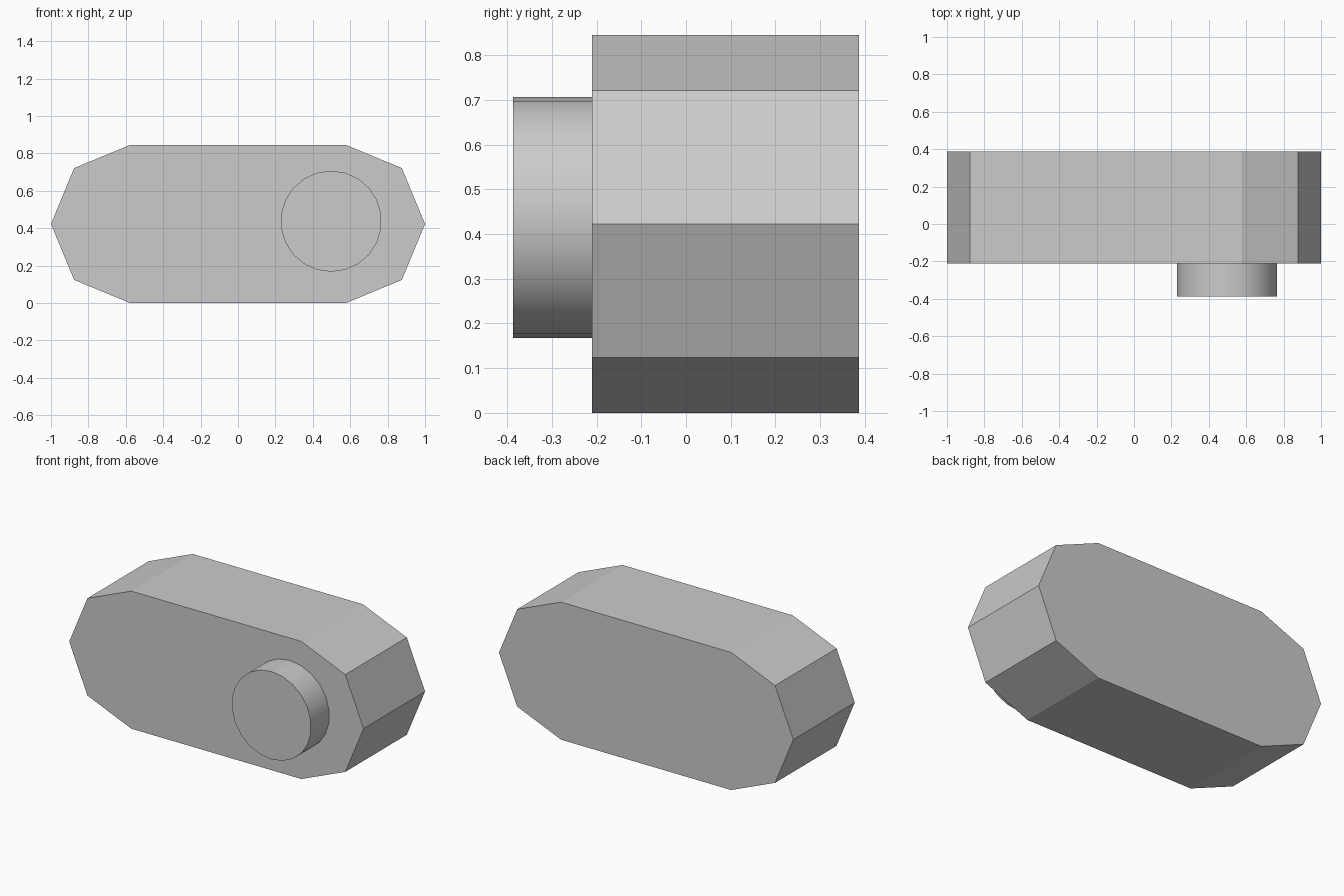
import bpy, bmesh
from math import sin, cos, pi

if "Cube" in bpy.data.objects:
    bpy.data.objects.remove(bpy.data.objects["Cube"])


def prism(name, profile, y0, y1):
    """Extrude an (x, z) outline along y into a closed solid."""
    bm = bmesh.new()
    face = bm.faces.new([bm.verts.new((x, y0, z)) for x, z in profile])
    ext = bmesh.ops.extrude_face_region(bm, geom=[face], use_keep_orig=True)
    for v in ext["geom"]:
        if isinstance(v, bmesh.types.BMVert):
            v.co.y = y1
    bmesh.ops.recalc_face_normals(bm, faces=bm.faces)
    mesh = bpy.data.meshes.new(name)
    bm.to_mesh(mesh)
    bm.free()
    ob = bpy.data.objects.new(name, mesh)
    bpy.context.collection.objects.link(ob)
    return ob


def arc(cx, cz, r, start, step, count):
    return [(cx + r * cos(start + i * step), cz + r * sin(start + i * step))
            for i in range(count)]


# Body: slot outline with half-octagon ends
R = 0.4225
body_outline = (arc(1 - R, R, R, -pi / 2, pi / 4, 5)
                + arc(R - 1, R, R, pi / 2, pi / 4, 5))
body = prism("body", body_outline, -0.21, 0.387)

# Round button on the front, towards the right end
SIDES = 22
button = prism("button", arc(0.498, 0.437, 0.27, pi / 2, 2 * pi / SIDES, SIDES),
               -0.387, -0.21)
bpy.ops.object.select_all(action="DESELECT")
button.select_set(True)
bpy.context.view_layer.objects.active = button
bpy.ops.object.shade_smooth_by_angle()
